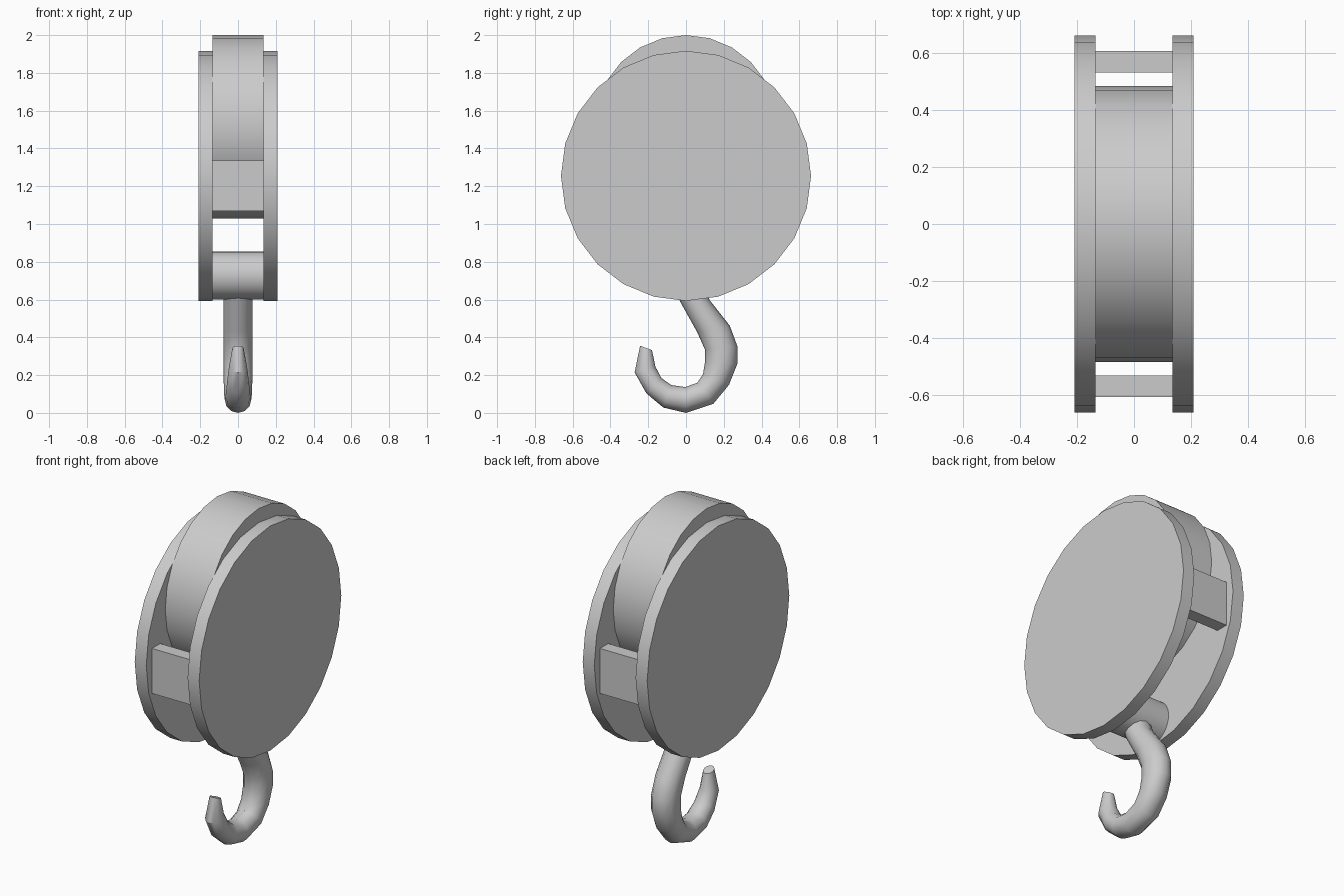
import bpy, bmesh, math

if "Cube" in bpy.data.objects:
    bpy.data.objects.remove(bpy.data.objects["Cube"])

def smooth(obj, angle=35):
    bpy.ops.object.select_all(action='DESELECT')
    obj.select_set(True)
    bpy.context.view_layer.objects.active = obj
    bpy.ops.object.shade_smooth_by_angle(angle=math.radians(angle))

def make_object(name, bm):
    bmesh.ops.recalc_face_normals(bm, faces=bm.faces[:])
    mesh = bpy.data.meshes.new(name)
    bm.to_mesh(mesh)
    bm.free()
    obj = bpy.data.objects.new(name, mesh)
    bpy.context.collection.objects.link(obj)
    smooth(obj)
    return obj

def x_cylinder(name, x0, x1, z, radius, sides=24):
    """Capped cylinder along x with vertices on the y and z axes."""
    bm = bmesh.new()
    ends = []
    for x in (x0, x1):
        ring = []
        for i in range(sides):
            a = math.tau * i / sides
            ring.append(bm.verts.new((x, radius * math.cos(a), z + radius * math.sin(a))))
        bm.faces.new(ring)
        ends.append(ring)
    for i in range(sides):
        j = (i + 1) % sides
        bm.faces.new((ends[0][i], ends[0][j], ends[1][j], ends[1][i]))
    return make_object(name, bm)

def box(name, x, y0, y1, z0, z1):
    bm = bmesh.new()
    bmesh.ops.create_cube(bm, size=1)
    for v in bm.verts:
        v.co = (v.co.x * 2 * x, (y0 + y1) / 2 + v.co.y * (y1 - y0),
                (z0 + z1) / 2 + v.co.z * (z1 - z0))
    return make_object(name, bm)

# Side plates and the spacer blocks joining them
for label, s in (("left", -1), ("right", 1)):
    x_cylinder(f"{label}_side_plate", *sorted((s * 0.135, s * 0.21)), 1.255, 0.662)
for label, s in (("front", -1), ("back", 1)):
    box(f"{label}_spacer", 0.135, *sorted((s * 0.532, s * 0.608)), 1.07, 1.335)

# Pulley wheel and the lower pin that carries the hook
x_cylinder("pulley_wheel", -0.135, 0.135, 1.515, 0.485)
x_cylinder("hook_pin", -0.135, 0.135, 0.728, 0.127)

# Hook: cross-sections as outer (y, z), inner (y, z), half width in x
sections = [
    ((0.06, 0.75), (-0.08, 0.70), 0.077),
    ((0.125, 0.60), (-0.03, 0.59), 0.077),
    ((0.232, 0.465), (0.06, 0.43), 0.077),
    ((0.273, 0.355), (0.10, 0.34), 0.077),
    ((0.272, 0.265), (0.10, 0.27), 0.077),
    ((0.228, 0.155), (0.09, 0.21), 0.076),
    ((0.145, 0.055), (0.06, 0.165), 0.074),
    ((0.0, 0.007), (-0.005, 0.143), 0.070),
    ((-0.12, 0.035), (-0.078, 0.153), 0.066),
    ((-0.21, 0.11), (-0.13, 0.19), 0.060),
    ((-0.272, 0.22), (-0.162, 0.25), 0.050),
    ((-0.243, 0.36), (-0.18, 0.337), 0.030),
]
SIDES = 12
bm = bmesh.new()
rings = []
for (oy, oz), (iy, iz), w in sections:
    ring = []
    for i in range(SIDES):
        a = math.tau * i / SIDES
        t = (1 + math.cos(a)) / 2
        ring.append(bm.verts.new((w * math.sin(a), iy + (oy - iy) * t, iz + (oz - iz) * t)))
    rings.append(ring)
for r0, r1 in zip(rings, rings[1:]):
    for i in range(SIDES):
        j = (i + 1) % SIDES
        bm.faces.new((r0[i], r0[j], r1[j], r1[i]))
bm.faces.new(rings[0])
bm.faces.new(rings[-1])
lowest = min(v.co.z for v in bm.verts)
for v in bm.verts:
    v.co.z -= lowest * max(0, 1 - v.co.z)
hook = make_object("hook", bm)
smooth(hook, 50)
